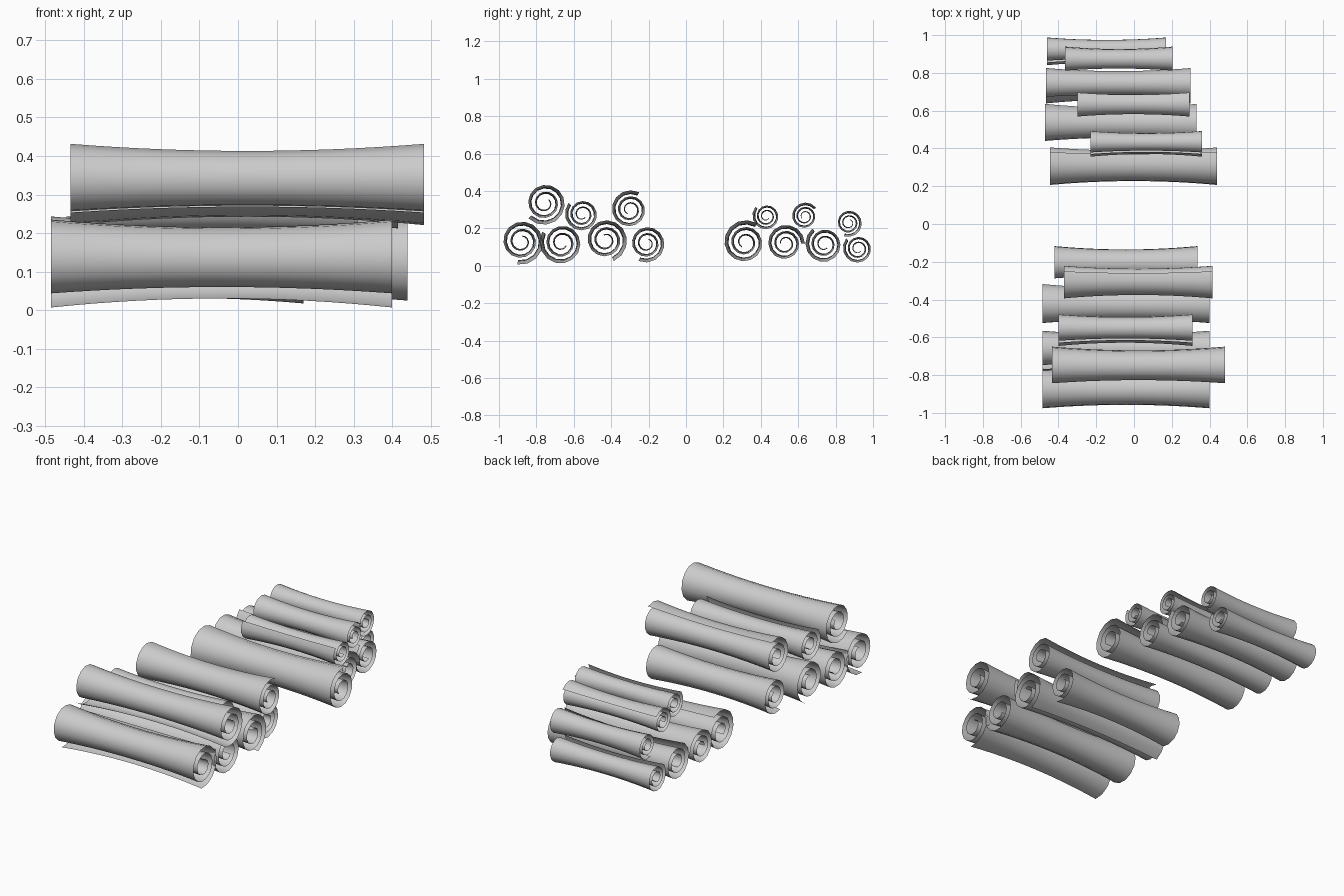
import bpy, bmesh, math

if "Cube" in bpy.data.objects:
    bpy.data.objects.remove(bpy.data.objects["Cube"])

SEG, TURNS, RINGS = 14, 2.5, 16      # spiral steps per turn, wraps, steps along the length
WAIST, INNER = 0.81, 0.27            # mid-length pinch, radius where the sheet starts


def scroll(name, x0, x1, y, z, r, edge_deg):
    """Rolled sheet lying along x, pinched in the middle; edge_deg is the loose outer edge."""
    bm = bmesh.new()
    n = round(SEG * TURNS)
    rows = []
    for i in range(RINGS + 1):
        u = 2 * i / RINGS - 1
        pinch = WAIST + (1 - WAIST) * u * u
        x = x0 + (x1 - x0) * i / RINGS
        row = []
        for j in range(n + 1):
            t = j / n
            a = math.radians(edge_deg) + t * TURNS * 2 * math.pi
            rad = r * pinch * (1.06 - (1.06 - INNER) * t)
            row.append(bm.verts.new((x, y + rad * math.cos(a), z + rad * math.sin(a))))
        rows.append(row)
    for a, b in zip(rows, rows[1:]):
        for j in range(n):
            bm.faces.new((a[j], a[j + 1], b[j + 1], b[j]))
    for f in bm.faces:
        f.smooth = True
    bmesh.ops.recalc_face_normals(bm, faces=bm.faces)
    me = bpy.data.meshes.new(name)
    bm.to_mesh(me)
    bm.free()
    ob = bpy.data.objects.new(name, me)
    bpy.context.collection.objects.link(ob)


# x start, x end, y, z, radius, loose edge angle
front_pile = [
    (-.485, .40, -.88, .13, .118, 260),
    (-.485, .40, -.665, .122, .114, 150),
    (-.485, .40, -.43, .138, .114, 291),
    (-.42, .335, -.21, .12, .098, 245),
    (-.435, .483, -.755, .335, .113, 223),
    (-.40, .31, -.555, .275, .09, 140),
    (-.37, .415, -.30, .30, .1, 62),
]
back_pile = [
    (-.445, .44, .315, .125, .115, 57),
    (-.47, .33, .53, .12, .1, 0),
    (-.465, .30, .74, .115, .1, 127),
    (-.46, .17, .92, .092, .079, 140),
    (-.23, .36, .43, .265, .073, 140),
    (-.30, .295, .635, .265, .072, 37),
    (-.365, .205, .87, .23, .072, 250),
]
for label, pile in (("front_scroll", front_pile), ("back_scroll", back_pile)):
    for k, p in enumerate(pile):
        scroll(f"{label}_{k + 1}", *p)
